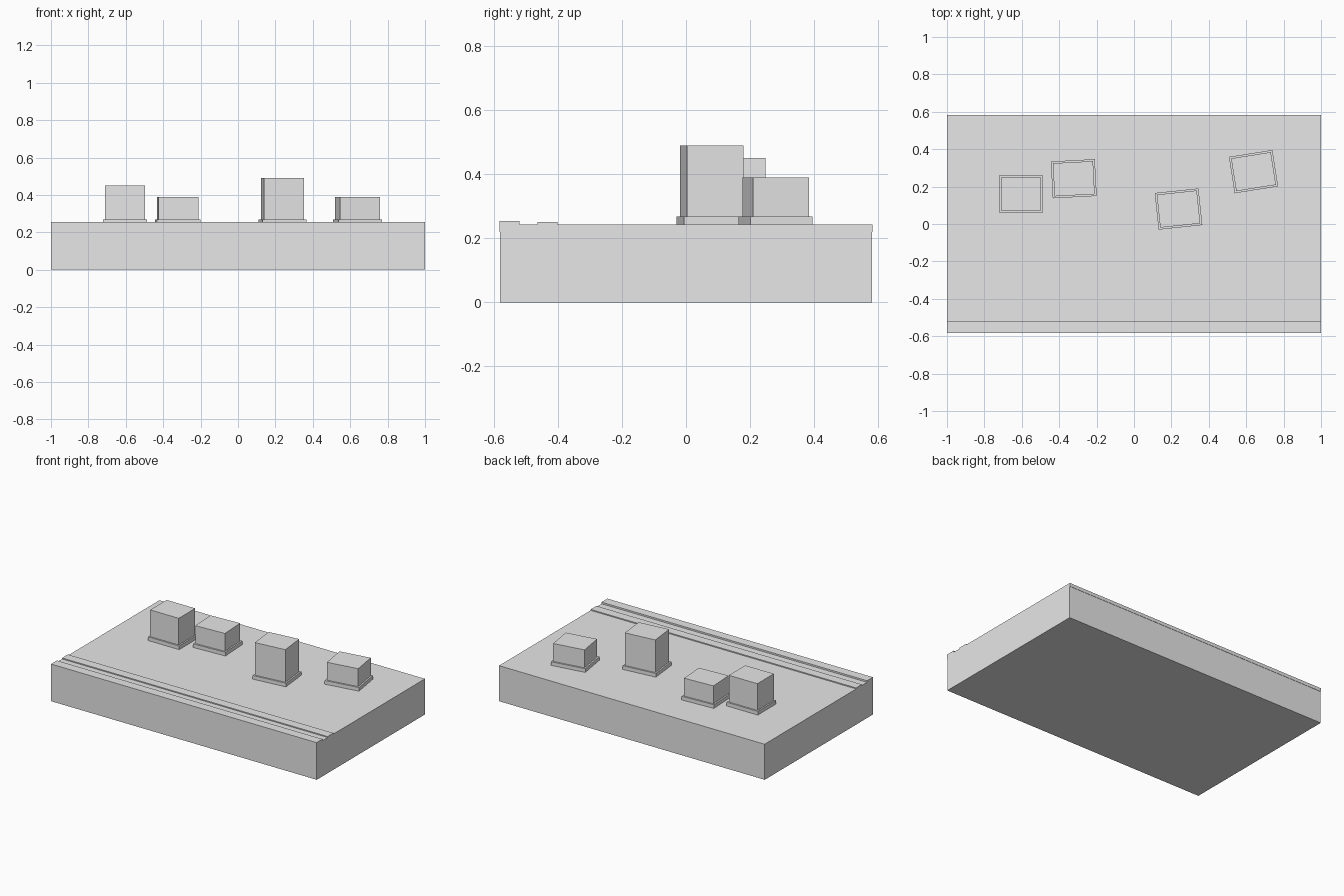
import bpy
from math import radians
from mathutils import Matrix

cube = bpy.data.objects.get("Cube")
if cube:
    bpy.data.objects.remove(cube, do_unlink=True)

GREY = (0.8, 0.8, 0.8, 1)
grey = bpy.data.materials.new("plain grey")
grey.use_nodes = True
grey.diffuse_color = GREY
grey.node_tree.nodes["Principled BSDF"].inputs["Base Color"].default_value = GREY


def box(name, x, y, z, turn=0):
    """Box from (min, max) ranges, turned in degrees about its own centre."""
    ranges = (x, y, z)
    centre = [(a + b) / 2 for a, b in ranges]
    size = [b - a for a, b in ranges]
    bpy.ops.mesh.primitive_cube_add(size=1, location=centre)
    obj = bpy.context.object
    obj.name = name
    obj.data.transform(Matrix.Diagonal((*size, 1)))
    obj.rotation_euler.z = radians(turn)
    obj.data.materials.append(grey)
    return obj


def around(c, size):
    return c - size / 2, c + size / 2


# Ground: body, thin surface layer, front kerb and raised strip
FULL = (-1, 1)
TOP = 0.243
box("ground_slab", FULL, (-0.581, 0.581), (0, 0.22))
box("ground_surface", FULL, (-0.581, 0.583), (0.22, TOP))
box("front_kerb", FULL, (-0.583, -0.52), (0.22, 0.254))
box("raised_strip", FULL, (-0.464, -0.402), (TOP - 0.01, 0.25))

# Blocks on plinths: centre x, centre y, top height, turn
blocks = [
    (-0.604, 0.16, 0.45, 0),
    (-0.322, 0.242, 0.39, 3),
    (0.238, 0.08, 0.49, 6),
    (0.639, 0.28, 0.39, 9),
]
for i, (x, y, top, turn) in enumerate(blocks, 1):
    box(f"plinth_{i}", around(x, 0.235), around(y, 0.197), (TOP - 0.01, 0.268), turn)
    box(f"block_{i}", around(x, 0.215), around(y, 0.177), (0.268, top), turn)
